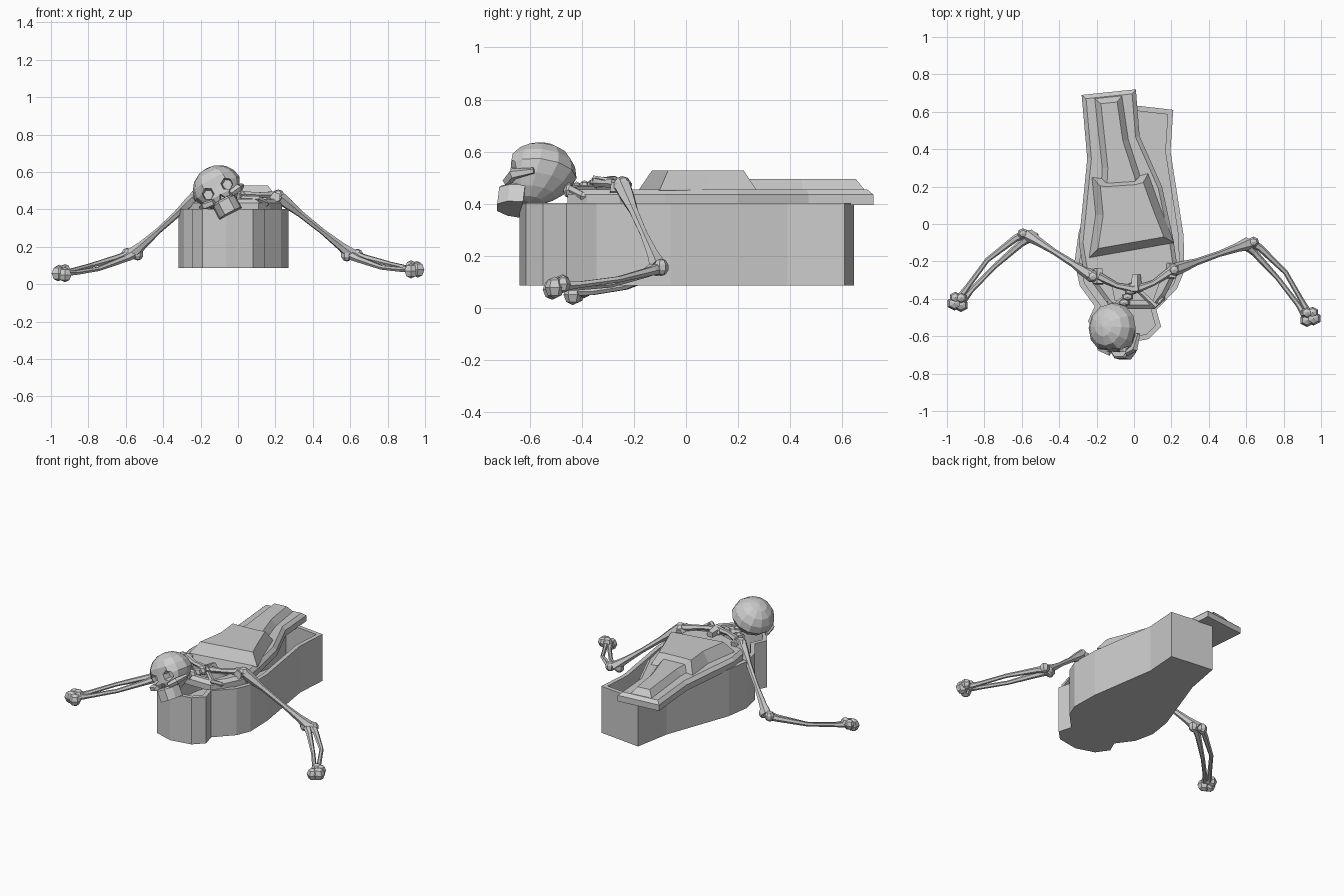
import bpy, bmesh, math
from mathutils import Vector, Matrix

if "Cube" in bpy.data.objects:
    bpy.data.objects.remove(bpy.data.objects["Cube"])


def finish(bm, name):
    bmesh.ops.recalc_face_normals(bm, faces=bm.faces)
    me = bpy.data.meshes.new(name)
    bm.to_mesh(me)
    bm.free()
    ob = bpy.data.objects.new(name, me)
    bpy.context.collection.objects.link(ob)
    return ob


def slab(name, outline, z0, z1, inset=0.0, rise=0.0, pit=0.0):
    """Extruded outline; the top is inset (raised by rise) and may be sunk by pit."""
    bm = bmesh.new()
    base = bm.faces.new([bm.verts.new((x, y, z0)) for x, y in outline])
    res = bmesh.ops.extrude_face_region(bm, geom=[base], use_keep_orig=True)
    top = [g for g in res['geom'] if isinstance(g, bmesh.types.BMFace)][0]
    for v in top.verts:
        v.co.z = z1
    bmesh.ops.recalc_face_normals(bm, faces=bm.faces)
    if inset:
        bmesh.ops.inset_region(bm, faces=[top], thickness=inset, use_even_offset=True)
        for v in top.verts:
            v.co.z = z1 + rise
    if pit:
        res = bmesh.ops.extrude_face_region(bm, geom=[top])
        for g in res['geom']:
            if isinstance(g, bmesh.types.BMVert):
                g.co.z -= pit
        if top.is_valid:
            bm.faces.remove(top)
    return finish(bm, name)


def tube(name, pts, radii, sides=6):
    """Low-poly bone lofted along a path with a radius at each point."""
    pts = [Vector(p) for p in pts]
    bm = bmesh.new()
    rings = []
    for i, (p, r) in enumerate(zip(pts, radii)):
        d = (pts[min(i + 1, len(pts) - 1)] - pts[max(i - 1, 0)]).normalized()
        u = d.cross(Vector((0, 0, 1))).normalized()
        w = u.cross(d)
        rings.append([bm.verts.new(p + r * (math.cos(a) * u + math.sin(a) * w))
                      for a in (k * math.tau / sides for k in range(sides))])
    for a, b in zip(rings, rings[1:]):
        for k in range(sides):
            n = (k + 1) % sides
            bm.faces.new((a[k], a[n], b[n], b[k]))
    bm.faces.new(rings[0])
    bm.faces.new(rings[-1])
    return finish(bm, name)


def knob(name, loc, size, seg=7, rings=5):
    bm = bmesh.new()
    bmesh.ops.create_uvsphere(bm, u_segments=seg, v_segments=rings, radius=1)
    bmesh.ops.transform(bm, verts=bm.verts,
                        matrix=Matrix.Translation(loc) @ Matrix.Diagonal((*size, 1)))
    return finish(bm, name)


def cut(ob, cutter):
    m = ob.modifiers.new("cut", 'BOOLEAN')
    m.object, m.operation, m.solver = cutter, 'DIFFERENCE', 'EXACT'
    bpy.context.view_layer.objects.active = ob
    bpy.ops.object.modifier_apply(modifier=m.name)
    bpy.data.objects.remove(cutter)


# Hollow coffin with head, neck and shoulder outline
slab("coffin_box", [(.21, .61), (.195, .39), (.265, -.06), (.27, -.25), (.23, -.345),
                    (.12, -.46), (.145, -.55), (.08, -.615), (-.065, -.64), (-.19, -.6),
                    (-.246, -.52), (-.21, -.44), (-.29, -.33), (-.318, -.2), (-.295, -.04),
                    (-.135, .4), (-.09, .645)], .085, .402, .028, 0, .26)

# Skewed lid with a broken opening at the neck
lid = slab("lid", [(.01, .72), (.03, .47), (.15, .2), (.21, -.08), (.235, -.25), (.17, -.38),
                   (.11, -.455), (-.12, -.455), (-.19, -.36), (-.27, -.25), (-.295, -.1),
                   (-.25, .35), (-.28, .69)], .395, .435, .022, .02)
cut(lid, slab("hole_cutter", [(-.12, -.31), (.01, -.35), (.14, -.3), (.1, -.41), (-.1, -.41)], .3, .6))

# Carved body on the lid
slab("lid_torso", [(-.24, -.18), (.215, -.1), (.14, .09), (.075, .27), (.0, .25), (-.15, .24),
                   (-.225, .25), (-.205, .05)], .45, .455, .04, .072)
slab("lid_legs", [(-.21, .67), (-.17, .3), (-.18, .1), (.05, .1), (.035, .25), (-.03, .45),
                  (-.065, .685)], .45, .455, .03, .04)

# Skull in a local frame: x right, y back, z up
M = Matrix.Translation((-.11, -.56, .51)) @ Matrix.Rotation(math.radians(-28), 4, 'Y') \
    @ Matrix.Rotation(math.radians(-6), 4, 'X')
bm = bmesh.new()
bmesh.ops.create_uvsphere(bm, u_segments=12, v_segments=8, radius=1)
for v in bm.verts:
    x, y, z = v.co
    low = max(0, -z)
    narrow = 1 - .3 * low
    y = max(y, -.82)
    v.co = (x * .135 * narrow, y * .14 * (1 - .15 * low) - .03 * low, z * .125)
skull = finish(bm, "skull")
for n, (x, z, r) in enumerate([(-.058, -.012, .038), (.058, -.012, .038), (0, -.062, .02)]):
    bm = bmesh.new()
    bmesh.ops.create_cone(bm, cap_ends=True, segments=6 if n < 2 else 3, radius1=r * .7,
                          radius2=r * 1.15, depth=.12,
                          matrix=Matrix.Translation((x, -.125, z)) @ Matrix.Rotation(math.pi / 2, 4, 'X'))
    cut(skull, finish(bm, "socket_cutter"))
skull.matrix_world = M
# Upper jaw and cheekbones
jaw = slab("upper_jaw", [(.068, -.05), (.06, -.11), (.03, -.15), (-.03, -.15), (-.06, -.11), (-.068, -.05)],
           -.158, -.085, .008, .01)
jaw.matrix_world = M
for s in (-1, 1):
    c = tube("cheekbone", [(s * .05, -.122, -.07), (s * .1, -.1, -.06), (s * .125, -.02, -.05)],
             [.018, .022, .012], 5)
    c.matrix_world = M

# Neck, breastbone and collar bones
for i in range(5):
    t = i / 4
    knob("neck_bone", (-.07 + .07 * t, -.45 + .12 * t, .45 + .005 * i), (.035, .022, .03), 6, 4)
tube("breastbone", [(.01, -.36, .475), (.01, -.27, .47)], [.035, .025], 5)
for end in ((-.19, -.28, .485), (.2, -.25, .475)):
    e, mid = Vector(end), Vector((.01, -.35, .48))
    tube("collar_bone", [mid, mid.lerp(e, .5) + Vector((0, -.015, 0)), e], [.022, .015, .024], 6)
    tube("upper_rib", [(.01, -.34, .46), ((e.x + .01) * .55, -.44, .455), (e.x * .75, -.4, .43),
                       (e.x * .8, -.3, .41)], [.014, .016, .016, .014], 5)
    tube("shoulder_blade", [e + Vector((0, .04, -.02)), e + Vector((0, -.04, -.01))], [.025, .03], 5)

# Arms: shoulder, elbow, wrist for each side
for side, sh, el, wr in (("left", (-.22, -.28, .47), (-.565, -.06, .16), (-.925, -.405, .062)),
                         ("right", (.215, -.245, .47), (.61, -.105, .155), (.925, -.485, .082))):
    s = -1 if side == "left" else 1
    sh, el, wr = Vector(sh), Vector(el), Vector(wr)
    knob(side + "_shoulder_joint", sh, (.036, .036, .036))
    tube(side + "_upper_arm", [sh.lerp(el, t) for t in (0, .13, .3, .6, .85, 1)],
         [.035, .03, .019, .016, .024, .036])
    for d in (-.022, .022):
        knob(side + "_elbow_joint", el + Vector((d * 1.3, d * s * .4, 0)), (.032, .03, .034))
    # Bowed pair of forearm bones
    across = (wr - el).cross(Vector((0, 0, 1))).normalized() * -s
    for k, sag in ((1, -.01), (-1, -.03)):
        path = [el.lerp(wr, t) + across * (b + k * o) + Vector((0, 0, sag * 4 * t * (1 - t)))
                for t, b, o in ((0, 0, .014), (.12, .015, .02), (.5, .03, .026), (.85, .012, .014), (1, 0, .012))]
        tube(side + "_forearm_bone", path, [.026, .019, .013, .014, .02])
    # Fist
    for dx, dy, dz, r in ((.035, -.02, -.005, .042), (0, -.03, -.012, .04), (.03, .012, .008, .034),
                          (0, .01, .012, .034)):
        knob(side + "_fist", wr + Vector((dx * s, dy, dz)), (r, r * .9, r), 6, 4)
